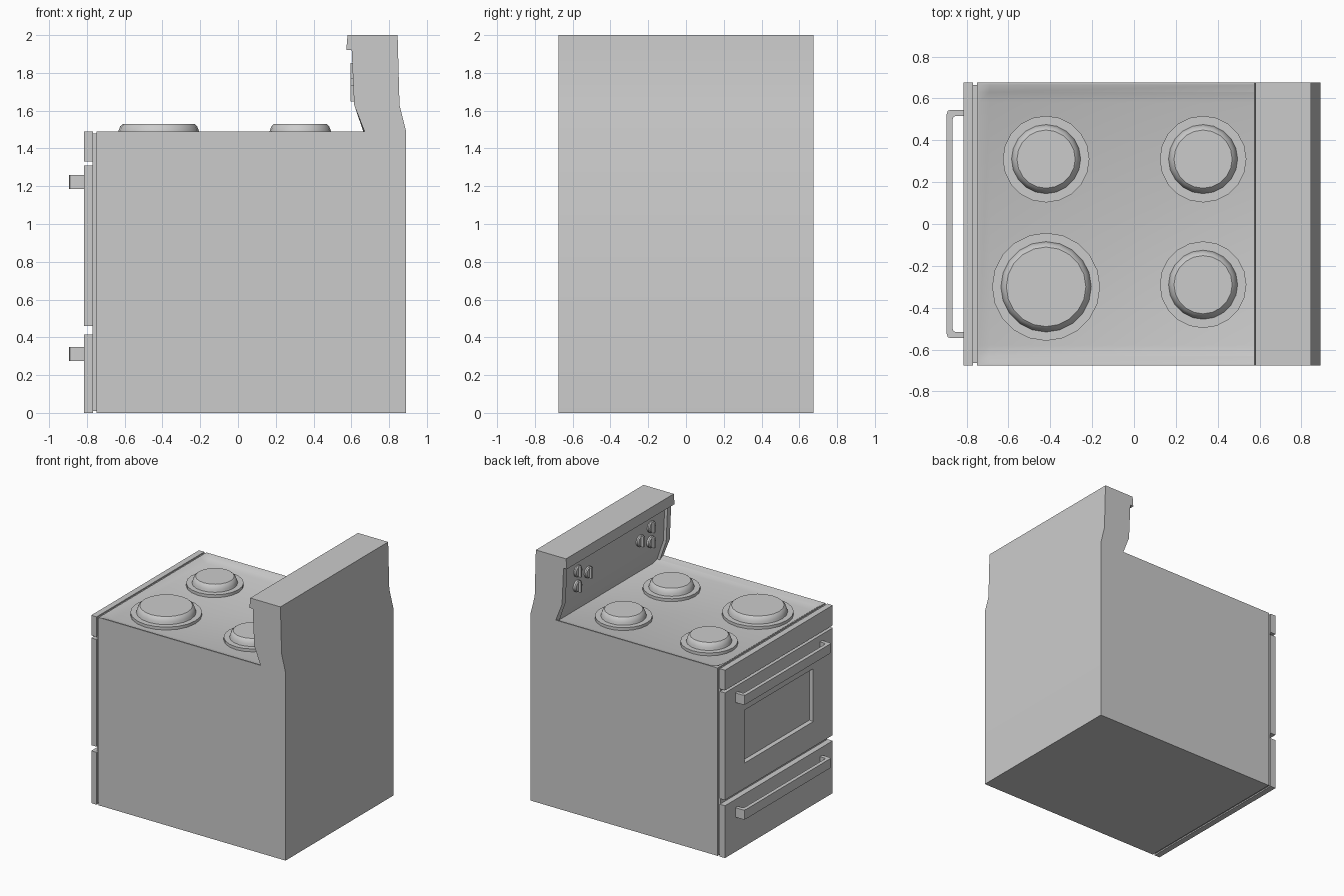
import bpy, bmesh
from math import sin, cos, pi, radians

if "Cube" in bpy.data.objects:
    bpy.data.objects.remove(bpy.data.objects["Cube"])


def finish(name, bm, mods=()):
    bmesh.ops.remove_doubles(bm, verts=bm.verts, dist=1e-5)
    bmesh.ops.recalc_face_normals(bm, faces=bm.faces)
    me = bpy.data.meshes.new(name)
    bm.to_mesh(me)
    bm.free()
    ob = bpy.data.objects.new(name, me)
    bpy.context.collection.objects.link(ob)
    return ob


def loft(name, sections):
    """Closed skin through loops with equal point counts, capped at both ends."""
    bm = bmesh.new()
    loops = [[bm.verts.new(p) for p in s] for s in sections]
    n = len(loops[0])
    for a, b in zip(loops, loops[1:]):
        for i in range(n):
            j = (i + 1) % n
            bm.faces.new((a[i], a[j], b[j], b[i]))
    bm.faces.new(loops[0])
    bm.faces.new(loops[-1])
    return finish(name, bm)


def box(name, x0, x1, y0, y1, z0, z1):
    rect = [(x0, y0), (x1, y0), (x1, y1), (x0, y1)]
    return loft(name, [[(x, y, z) for x, y in rect] for z in (z0, z1)])


def lathe(name, cx, cy, profile, n=20):
    return loft(name, [[(cx + r * cos(2 * pi * i / n), cy + r * sin(2 * pi * i / n), z)
                        for i in range(n)] for r, z in profile])


W = 0.675


# Body and backguard: side profile lofted across the width,
# d = sink of the cooktop, e = recess of the control panel
def body_profile(y, d, e):
    top = 1.49 - d
    pts = [(-.75, 0), (.89, 0), (.89, 1.49), (.855, 1.63), (.845, 2), (.58, 2),
           (.573, 1.92), (.602 + e, 1.92), (.615 + e, 1.63), (.67 + e, top),
           (-.69, top), (-.74, 1.49), (-.75, 1.49)]
    return [(x, y, z) for x, z in pts]


half = [(W, 0, 0), (.665, 0, 0), (.63, .02, 0), (.63, .02, .025), (.58, .035, .025)]
loft("stove_body", [body_profile(*s) for s in half]
     + [body_profile(-y, d, e) for y, d, e in reversed(half)])

# Inset slab joining the front panels to the body
box("front_spacer", -.77, -.75, -.665, .665, .01, 1.48)

# Front panels
box("top_fascia", -.815, -.768, -W, W, 1.33, 1.49)
box("storage_drawer", -.815, -.768, -W, W, 0, .415)


# Oven door with recessed window
def rect(x, y, z0, z1):
    return [(x, -y, z0), (x, y, z0), (x, y, z1), (x, -y, z1)]


loft("oven_door", [rect(-.768, W, .46, 1.31), rect(-.815, W, .46, 1.31),
                   rect(-.815, .43, .66, 1.08), rect(-.79, .42, .67, 1.07)])

# Bracket handles
outer = [(-.81, .545), (-.877, .545), (-.89, .54), (-.895, .525)]
inner = [(-.81, .515), (-.855, .515), (-.863, .51), (-.866, .50)]
for name, z0, z1 in (("door_handle", 1.185, 1.26), ("drawer_handle", .275, .35)):
    path = list(zip(outer, inner))
    path += [tuple((x, -y) for x, y in p) for p in reversed(path)]
    loft(name, [[(*o, z0), (*i, z0), (*i, z1), (*o, z1)] for o, i in path])

# Burners: raised ring and hot plate
for k, (cx, cy, r) in enumerate([(-.42, -.30, .218), (-.42, .31, .167),
                                 (.33, .31, .167), (.33, -.29, .167)]):
    lathe(f"burner_ring_{k + 1}", cx, cy, [(r + .04, 1.45), (r + .04, 1.478)])
    lathe(f"burner_plate_{k + 1}", cx, cy,
          [(r, 1.47), (r - .006, 1.495), (r - .014, 1.517), (r - .028, 1.53)])

# Control knobs with grip bars
for side in (-1, 1):
    for k, (y, z) in enumerate([(.46, 1.81), (.46, 1.69), (.325, 1.75)]):
        ky = side * y
        loft(f"knob_{'right' if side < 0 else 'left'}_{k + 1}",
             [[(x, ky + r * cos(2 * pi * i / 16), z + r * sin(2 * pi * i / 16))
               for i in range(16)] for x, r in ((.655, .045), (.622, .045), (.614, .038))])
        box(f"knob_grip_{'right' if side < 0 else 'left'}_{k + 1}",
            .595, .62, ky - .009, ky + .009, z - .042, z + .042)

# Smooth shading with sharp edges kept
for ob in bpy.context.collection.objects:
    ob.select_set(True)
    bpy.context.view_layer.objects.active = ob
bpy.ops.object.shade_smooth_by_angle(angle=radians(30))
